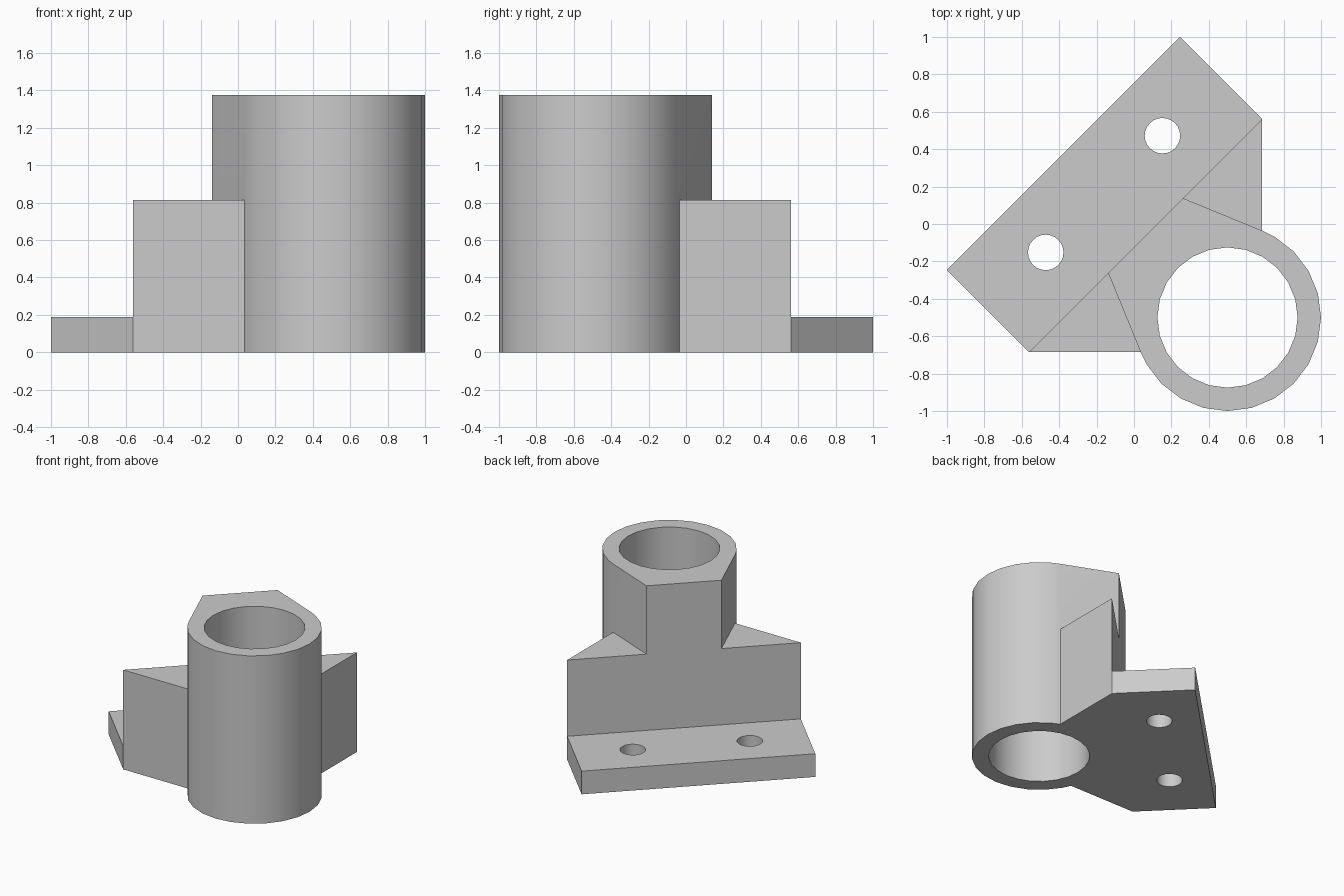
import bpy, bmesh, math

if "Cube" in bpy.data.objects:
    bpy.data.objects.remove(bpy.data.objects["Cube"])

grey = bpy.data.materials.new("grey")
grey.diffuse_color = (0.6, 0.6, 0.6, 1)
grey.use_nodes = True
grey.node_tree.nodes["Principled BSDF"].inputs["Base Color"].default_value = grey.diffuse_color


def prism(name, outline, z0, z1):
    """Upright solid from a counter-clockwise outline."""
    bm = bmesh.new()
    face = bm.faces.new([bm.verts.new((x, y, z0)) for x, y in outline])
    ext = bmesh.ops.extrude_face_region(bm, geom=[face], use_keep_orig=True)
    top = [v for v in ext["geom"] if isinstance(v, bmesh.types.BMVert)]
    bmesh.ops.translate(bm, verts=top, vec=(0, 0, z1 - z0))
    bmesh.ops.recalc_face_normals(bm, faces=bm.faces)
    mesh = bpy.data.meshes.new(name)
    bm.to_mesh(mesh)
    bm.free()
    mesh.materials.append(grey)
    obj = bpy.data.objects.new(name, mesh)
    bpy.context.collection.objects.link(obj)
    return obj


def arc(cx, cy, r, a0=0, a1=345, step=15):
    return [(cx + r * math.cos(math.radians(a)), cy + r * math.sin(math.radians(a)))
            for a in range(a0, a1 + 1, step)]


def mirrored(half):
    """Complete an outline across the diagonal plane x = -y."""
    return half + [(-y, -x) for x, y in reversed(half)]


def combine(target, other, operation):
    mod = target.modifiers.new(operation, 'BOOLEAN')
    mod.operation, mod.solver, mod.object = operation, 'EXACT', other
    bpy.context.view_layer.objects.active = target
    bpy.ops.object.modifier_apply(modifier=mod.name)
    bpy.data.objects.remove(other)


# Tube with a tapered neck, tangent to the round wall
t = math.radians(67.5)
tangent = (0.5 + 0.5 * math.cos(t), -0.5 + 0.5 * math.sin(t))
corner = (0.262, 0.138)
neck = [tangent, corner, (-corner[1], -corner[0]), (-tangent[1], -tangent[0])]
bracket = prism("bracket", neck + arc(0.5, -0.5, 0.5, 210, 420), 0, 1.375)

# Web block behind the tube
web = prism("web", mirrored([(0.685, -0.1), (0.685, 0.561)]), 0, 0.815)
combine(bracket, web, 'UNION')

# Mounting flange, tucked into the web
flange = prism("flange", mirrored([(0.5, 0.2), (0.685, 0.561), (0.246, 1.0)]), 0, 0.19)
combine(bracket, flange, 'UNION')

# Bore and two bolt holes
for x, y, r in [(0.5, -0.5, 0.375), (0.152, 0.472), (-0.472, -0.152)] and \
        [(0.5, -0.5, 0.375), (0.152, 0.472, 0.095), (-0.472, -0.152, 0.095)]:
    combine(bracket, prism("hole_cutter", arc(x, y, r), -0.2, 1.6), 'DIFFERENCE')

# Smooth round walls, crisp edges
bpy.ops.object.select_all(action='DESELECT')
bracket.select_set(True)
bpy.context.view_layer.objects.active = bracket
bpy.ops.object.shade_smooth_by_angle(angle=math.radians(30))
